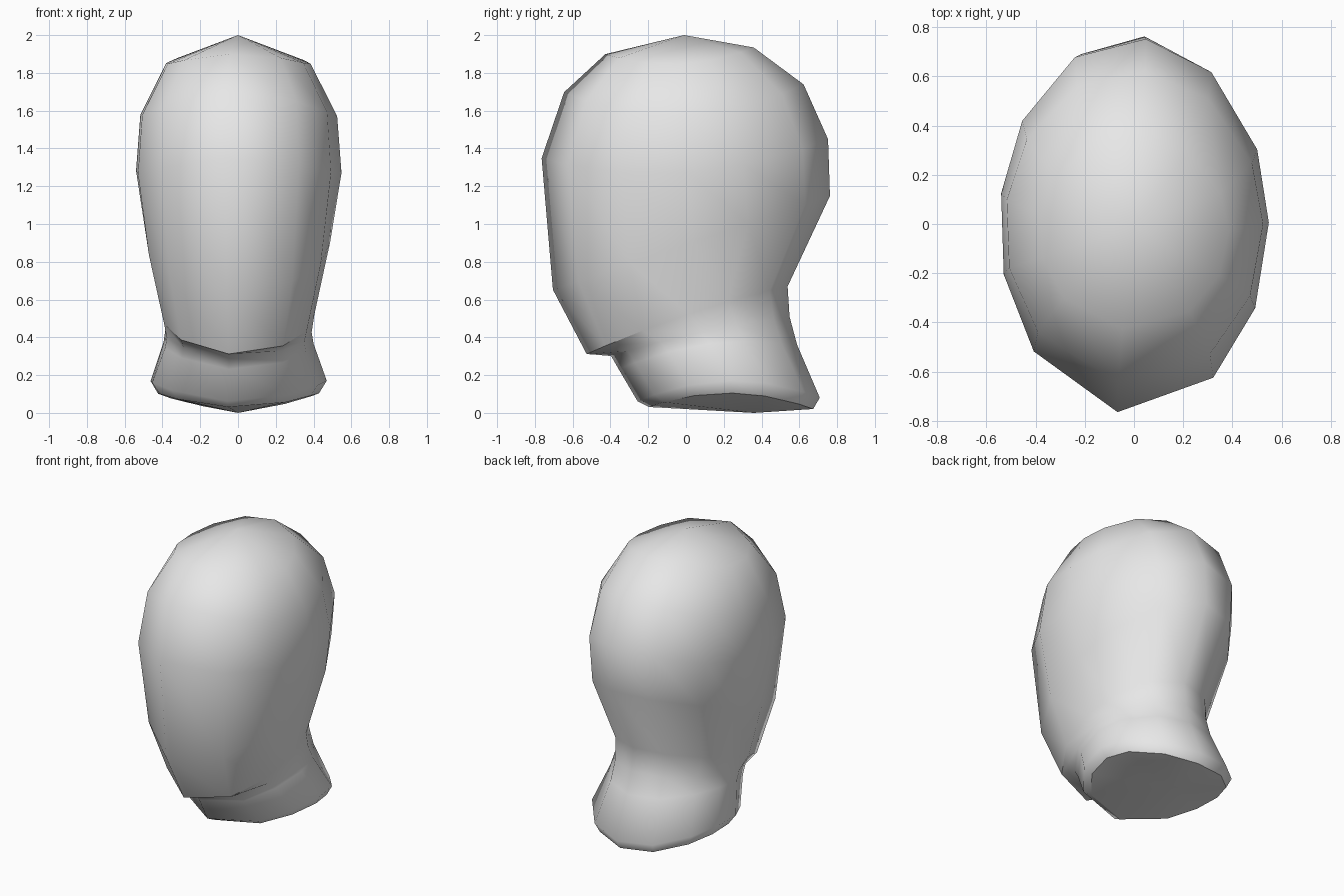
import bpy, bmesh, math

if "Cube" in bpy.data.objects:
    bpy.data.objects.remove(bpy.data.objects["Cube"])

# One flat colour
grey = bpy.data.materials.new("light grey")
grey.diffuse_color = (0.8, 0.8, 0.8, 1)
grey.use_nodes = True
grey.node_tree.nodes["Principled BSDF"].inputs["Base Color"].default_value = grey.diffuse_color

# Slightly turned twelve-sided cross-section (degrees from the back, clockwise)
ANGLES = [5, 35, 66, 89, 116, 144, 187, 228, 255, 280, 304, 334]

# Tilted rings, bottom to top: front y, front z, back y, back z, half width, side lift
RINGS = [
    (-0.20, 0.03, 0.675, 0.02, 0.43, 0.08),    # neck rim
    (-0.26, 0.06, 0.71, 0.08, 0.47, 0.10),     # neck flare
    (-0.36, 0.23, 0.59, 0.36, 0.40, 0.07),     # mid neck
    (-0.40, 0.30, 0.55, 0.51, 0.39, 0.02),     # top of neck under the jaw
    (-0.53, 0.31, 0.54, 0.67, 0.405, 0.03),    # jaw line to nape
    (-0.71, 0.65, 0.765, 1.15, 0.488, 0.00),   # cheeks
    (-0.77, 1.35, 0.755, 1.45, 0.548, -0.13),  # brow
    (-0.65, 1.70, 0.625, 1.74, 0.525, -0.15),  # forehead
    (-0.43, 1.90, 0.36, 1.935, 0.385, -0.07),  # crown
]
RIM, JAW = 0, 4

bm = bmesh.new()


def add_ring(yf, zf, yb, zb, w, lift):
    verts = []
    for a in ANGLES:
        s, c = math.sin(math.radians(a)), math.cos(math.radians(a))
        u = (1 + c) / 2
        verts.append(bm.verts.new((w * s, yf + (yb - yf) * u,
                                   zf + (zb - zf) * u + lift * s * s)))
    return verts


rings = [add_ring(*r) for r in RINGS]
n = len(ANGLES)

# Skin between rings
for lo, hi in zip(rings, rings[1:]):
    for i in range(n):
        j = (i + 1) % n
        bm.faces.new((lo[i], lo[j], hi[j], hi[i]))

# Crown point and shallow underside
for ring, point in ((rings[-1], (0, -0.01, 2.0)), (rings[0], (0, 0.36, 0.0))):
    tip = bm.verts.new(point)
    for i in range(n):
        bm.faces.new((ring[i], ring[(i + 1) % n], tip))

bmesh.ops.recalc_face_normals(bm, faces=bm.faces[:])
for f in bm.faces:
    f.smooth = True

# Crisp neck rim and chin edge
for k in (RIM, JAW):
    for i in range(n):
        a, b = rings[k][i], rings[k][(i + 1) % n]
        if k == RIM or (a.co.y + b.co.y) / 2 < -0.15:
            bm.edges.get((a, b)).smooth = False

mesh = bpy.data.meshes.new("head_and_neck")
bm.to_mesh(mesh)
bm.free()
mesh.materials.append(grey)
head = bpy.data.objects.new("head_and_neck", mesh)
bpy.context.collection.objects.link(head)
